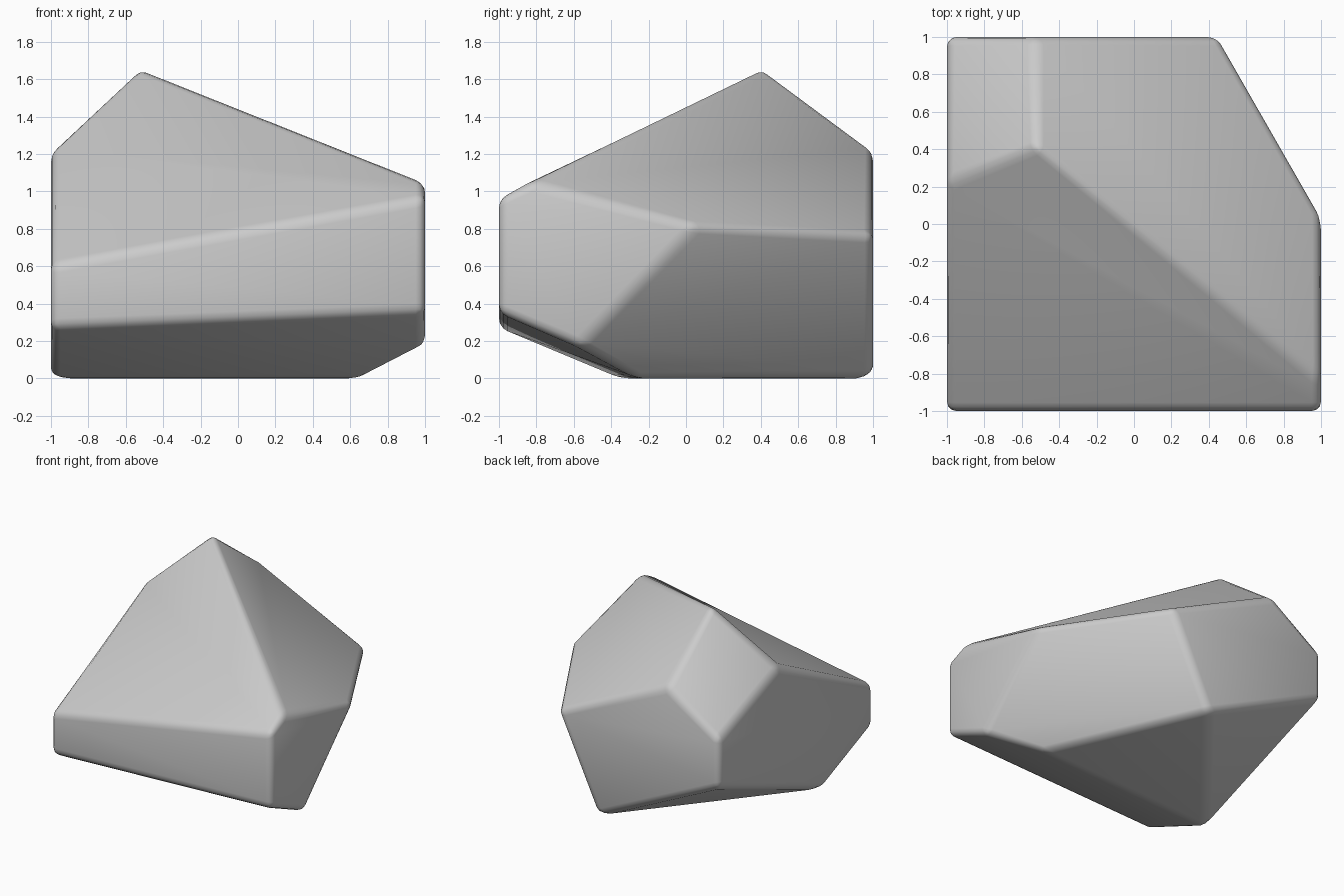
import bpy, bmesh

if "Cube" in bpy.data.objects:
    bpy.data.objects.remove(bpy.data.objects["Cube"])

# Corner points of the faceted boulder
corners = [
    (-.52, .41, 1.67),                                    # 0 peak
    (-1, .22, 1.21), (-.53, 1, 1.22),                     # 1-2 ridge ends, left and back
    (-1, 1, .91), (-1, 1, .52),                           # 3-4 back left corner
    (1, -.83, 1.05), (1, .06, .82), (.46, 1, .77),        # 5-7 right shoulder
    (.10, 1, 0), (.66, -.27, 0), (1, -.57, .17),          # 8-10 underside, right
    (1, -1, .35), (1, -1, .97),                           # 11-12 front right
    (-1, -1, .61), (-1, -1, .27), (-1, -.35, 0),          # 13-15 front left
]
facets = [
    (0, 1, 13, 12, 5),        # front slope
    (0, 5, 6, 7, 2),          # right slope
    (0, 2, 3, 1),             # back left slope
    (11, 12, 13, 14),         # front
    (5, 12, 11, 10, 6),       # right
    (2, 7, 8, 4, 3),          # back
    (1, 3, 4, 15, 14, 13),    # left
    (6, 10, 9, 8, 7),         # back right undercut
    (11, 10, 9, 15, 14),      # front undercut
    (8, 15, 4),               # back left undercut
    (9, 15, 8),               # resting face
]

bm = bmesh.new()
verts = [bm.verts.new(c) for c in corners]
for f in facets:
    bm.faces.new([verts[i] for i in f])
bmesh.ops.recalc_face_normals(bm, faces=bm.faces[:])
for f in bm.faces:
    f.smooth = True
mesh = bpy.data.meshes.new("boulder")
bm.to_mesh(mesh)
bm.free()

boulder = bpy.data.objects.new("boulder", mesh)
bpy.context.collection.objects.link(boulder)

# Softly worn edges
bevel = boulder.modifiers.new("worn_edges", 'BEVEL')
bevel.limit_method = 'NONE'
bevel.width = 0.05
bevel.segments = 3
bevel.use_clamp_overlap = False
